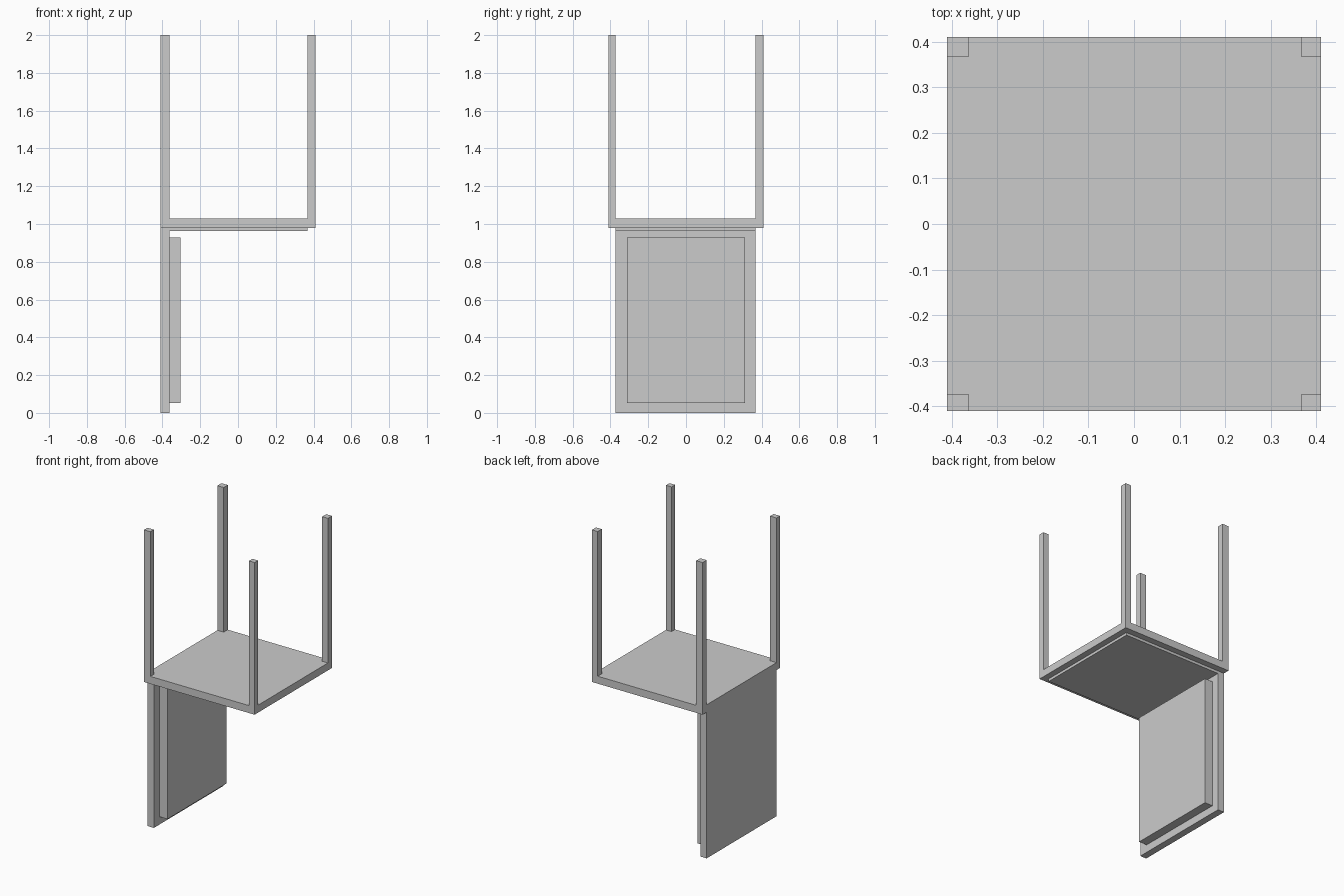
import bpy, bmesh
from mathutils import Vector

if "Cube" in bpy.data.objects:
    bpy.data.objects.remove(bpy.data.objects["Cube"])

# Chair standing upside down: backrest at the bottom, legs pointing up
XS = [-0.41, -0.363, 0.368, 0.41]
YS = [-0.41, -0.373, 0.367, 0.41]
SEAT_LOW, SEAT_HIGH, LEG_TOP = 0.98, 1.03, 2.0


def finish(bm, name):
    bmesh.ops.recalc_face_normals(bm, faces=bm.faces)
    mesh = bpy.data.meshes.new(name)
    bm.to_mesh(mesh)
    bm.free()
    obj = bpy.data.objects.new(name, mesh)
    bpy.context.collection.objects.link(obj)
    return obj


def box(name, x, y, z):
    bm = bmesh.new()
    bmesh.ops.create_cube(bm, size=1)
    for v in bm.verts:
        v.co = Vector([(r[0] + r[1]) / 2 + c * (r[1] - r[0])
                       for c, r in zip(v.co, (x, y, z))])
    return finish(bm, name)


# Seat slab from a 3 x 3 grid, with the corner cells extruded into legs
bm = bmesh.new()
grid = [[bm.verts.new((x, y, SEAT_LOW)) for y in YS] for x in XS]
cells = [bm.faces.new((grid[i][j], grid[i + 1][j], grid[i + 1][j + 1], grid[i][j + 1]))
         for i in range(3) for j in range(3)]
slab = bmesh.ops.extrude_face_region(bm, geom=cells, use_keep_orig=True)["geom"]
for v in slab:
    if isinstance(v, bmesh.types.BMVert):
        v.co.z = SEAT_HIGH
tops = [f for f in slab if isinstance(f, bmesh.types.BMFace)
        and f.calc_center_median().z > SEAT_HIGH - 0.001]
corners = [f for f in tops
           if abs(f.calc_center_median().x) > 0.3 and abs(f.calc_center_median().y) > 0.3]
for f in bmesh.ops.extrude_discrete_faces(bm, faces=corners)["faces"]:
    for v in f.verts:
        v.co.z = LEG_TOP
bmesh.ops.remove_doubles(bm, verts=bm.verts, dist=0.0001)
bmesh.ops.recalc_face_normals(bm, faces=bm.faces)
bmesh.ops.dissolve_limit(bm, angle_limit=0.01, verts=bm.verts, edges=bm.edges)
finish(bm, "seat_frame_with_legs")

# Thin seat pad on the sitting side
box("seat_pad", XS[1:3], YS[1:3], (0.962, SEAT_LOW))

# Backrest board and its raised cushion
box("backrest", XS[0:2], YS[1:3], (0.0, SEAT_LOW))
box("backrest_cushion", (XS[1], -0.304), (-0.313, 0.313), (0.052, 0.928))
